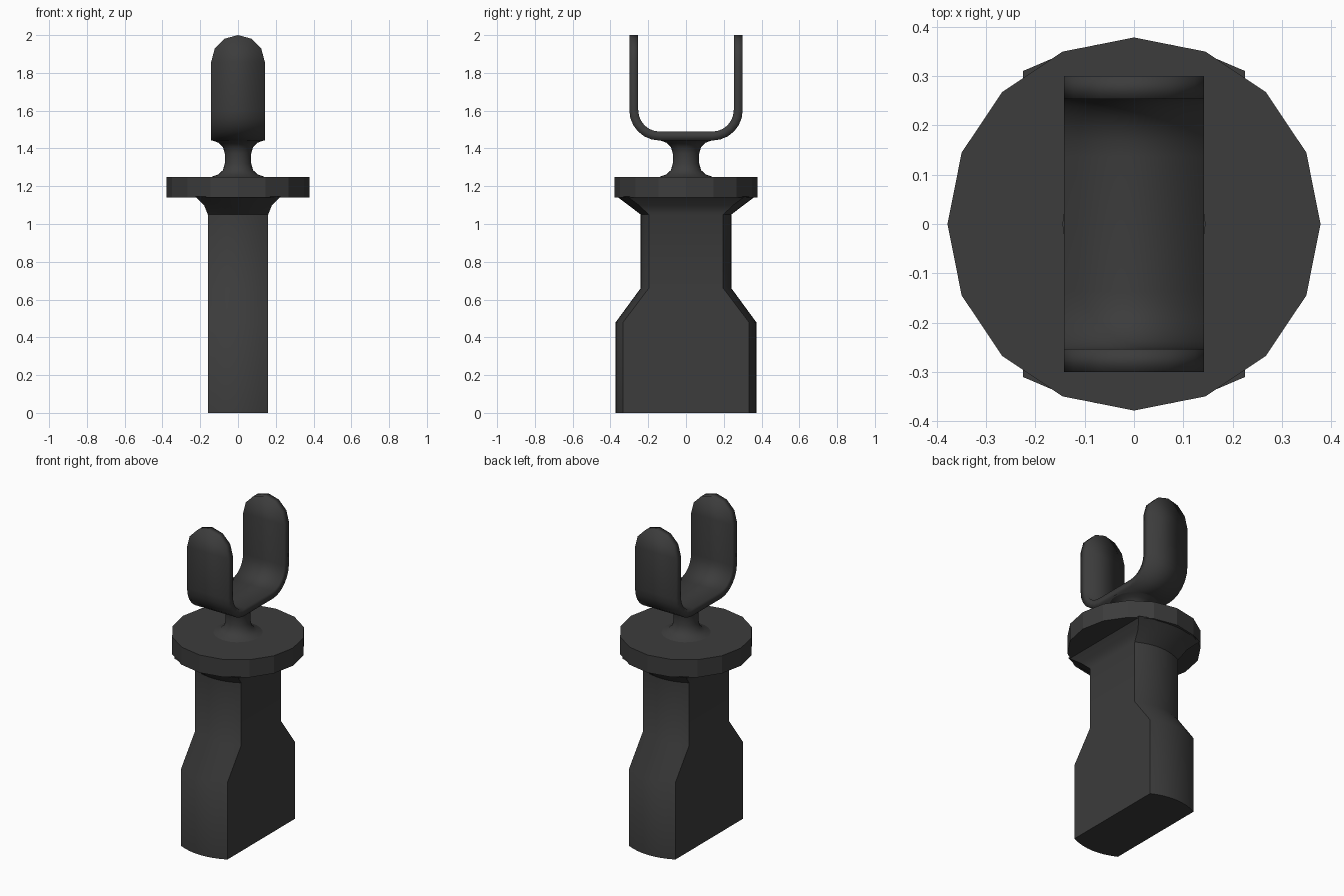
import bpy, bmesh
from math import sin, cos, pi, radians

cube = bpy.data.objects.get("Cube")
if cube:
    bpy.data.objects.remove(cube, do_unlink=True)

GREY = (0.045, 0.045, 0.045, 1)
mat = bpy.data.materials.new("dark grey plastic")
mat.use_nodes = True
mat.diffuse_color = GREY
bsdf = mat.node_tree.nodes["Principled BSDF"]
bsdf.inputs["Base Color"].default_value = GREY
bsdf.inputs["Roughness"].default_value = 0.6


def finish(name, bm, angle, recalc=True):
    if recalc:
        bmesh.ops.recalc_face_normals(bm, faces=bm.faces)
    mesh = bpy.data.meshes.new(name)
    bm.to_mesh(mesh)
    bm.free()
    mesh.materials.append(mat)
    obj = bpy.data.objects.new(name, mesh)
    bpy.context.collection.objects.link(obj)
    bpy.ops.object.select_all(action="DESELECT")
    obj.select_set(True)
    bpy.context.view_layer.objects.active = obj
    bpy.ops.object.shade_smooth_by_angle(angle=radians(angle))
    return obj


def loft(name, rings, angle):
    """Skin a stack of equal-length closed rings and cap both ends."""
    bm = bmesh.new()
    loops = [[bm.verts.new(p) for p in ring] for ring in rings]
    n = len(loops[0])
    for a, b in zip(loops, loops[1:]):
        for i in range(n):
            j = (i + 1) % n
            bm.faces.new((a[i], a[j], b[j], b[i]))
    bm.faces.new(loops[0])
    bm.faces.new(loops[-1])
    return finish(name, bm, angle)


def circle(r, z, n):
    return [(r * cos(2 * pi * i / n), r * sin(2 * pi * i / n), z) for i in range(n)]


def bowed_section(z, half_x, corner_y, centre_y, n=8):
    """Flat sides in x, gently bowed ends in y."""
    ts = [2 * i / n - 1 for i in range(n + 1)]
    end = [(half_x * t, corner_y + (centre_y - corner_y) * (1 - t * t), z) for t in ts]
    return end + [(-x, -y, z) for x, y, z in end]


# Pedestal: wide foot, tapered shoulders, flare under the flange
loft("pedestal", [bowed_section(*s) for s in (
    (0, 0.16, 0.333, 0.372), (0.48, 0.16, 0.333, 0.372),
    (0.66, 0.16, 0.197, 0.24), (1.05, 0.16, 0.197, 0.24),
    (1.10, 0.18, 0.25, 0.305), (1.145, 0.225, 0.31, 0.365))], 40)

# Flange: faceted disc
loft("flange", [circle(0.378, 1.14, 16), circle(0.378, 1.25, 16)], 20)

# Neck: waisted post with filleted ends
half = [(0.145, 1.248), (0.105, 1.262), (0.08, 1.285), (0.07, 1.32)]
neck = half + [(r, 2.693 - z) for r, z in reversed(half)]
loft("neck", [circle(r, z, 24) for r, z in neck], 45)

# Fork: U-shaped strap with rounded tips, thickened inwards
W, Y, TIP, R, LOW = 0.142, 0.30, 1.858, 0.16, 1.442
bend = [(R - Y - R * cos(a), LOW + R - R * sin(a))
        for a in (i * pi / 12 for i in range(7))]
path = [(-Y, TIP)] + bend
path += [(-y, z) for y, z in reversed(path)]
bm = bmesh.new()
left = [bm.verts.new((-W, y, z)) for y, z in path]
right = [bm.verts.new((W, y, z)) for y, z in path]
for i in range(len(path) - 1):
    bm.faces.new((left[i + 1], right[i + 1], right[i], left[i]))
for start, end, y, side in ((left[0], right[0], -Y, 1), (right[-1], left[-1], Y, -1)):
    arc = [bm.verts.new((side * W * cos(i * pi / 6), y, TIP + W * sin(i * pi / 6)))
           for i in range(1, 6)]
    bm.faces.new([start, end] + arc)
fork = finish("fork", bm, 35, recalc=False)
solid = fork.modifiers.new("thickness", "SOLIDIFY")
solid.thickness = 0.047
solid.offset = -1
solid.use_even_offset = True
# Keep the edge shading after the thickness
fork.modifiers.move(len(fork.modifiers) - 1, 0)
